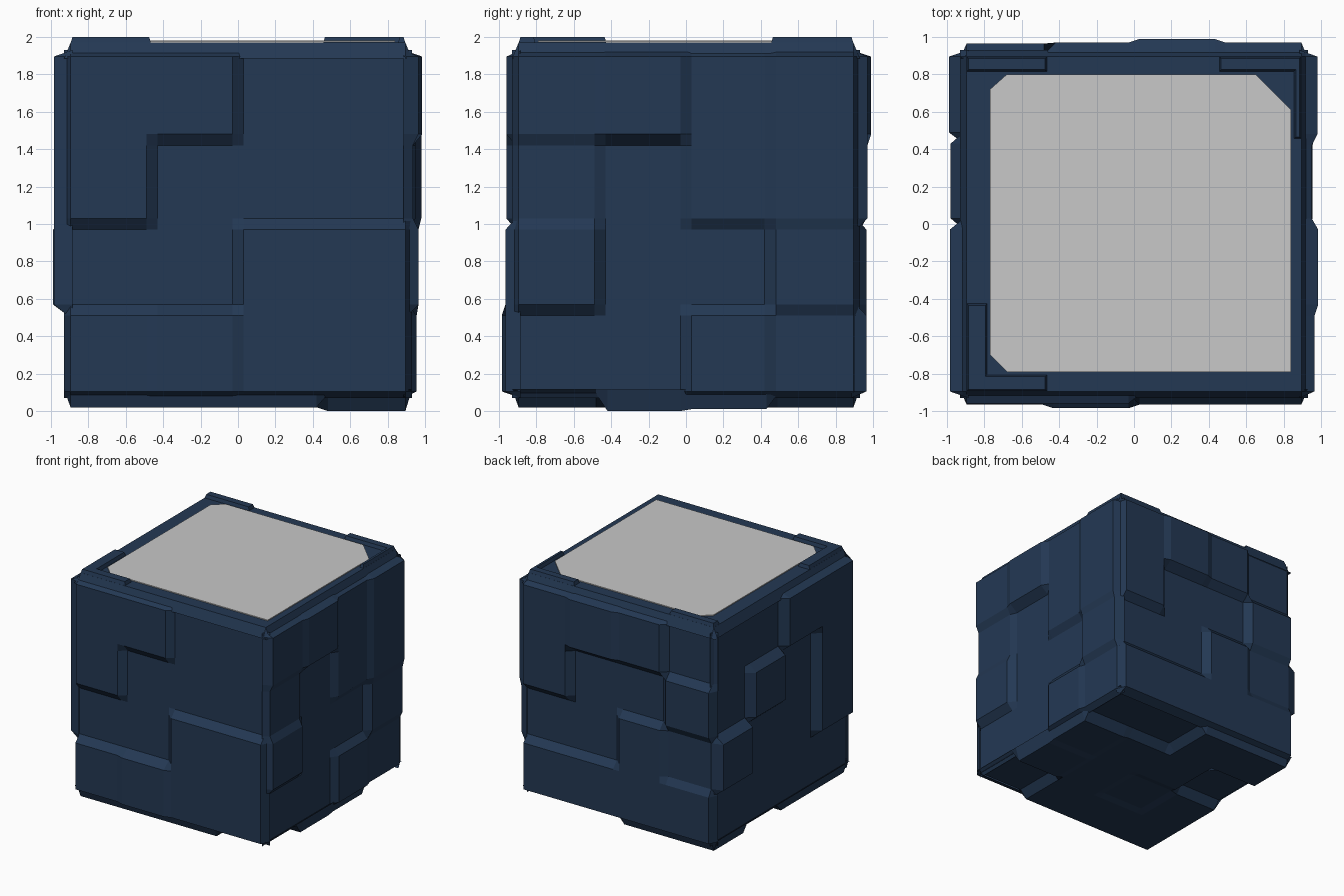
import bpy, bmesh
from mathutils import Vector

if "Cube" in bpy.data.objects:
    bpy.data.objects.remove(bpy.data.objects["Cube"])


def material(name, rgb):
    m = bpy.data.materials.new(name)
    m.diffuse_color = (*rgb, 1)
    m.use_nodes = True
    m.node_tree.nodes["Principled BSDF"].inputs["Base Color"].default_value = m.diffuse_color
    return m


NAVY = material("dark navy", (0.017, 0.040, 0.088))
GRAY = material("light gray", (0.58, 0.58, 0.58))
CENTRE = Vector((0, 0, 1))
# grid lines of a face: skirt, then both sides of every bevel between cells
LINES = (-.93, -.895, -.49, -.43, -.03, .03, .42, .48, .895, .93)


def finish(name, bm, mat):
    me = bpy.data.meshes.new(name)
    bm.to_mesh(me)
    bm.free()
    me.materials.append(mat)
    ob = bpy.data.objects.new(name, me)
    bpy.context.collection.objects.link(ob)
    return ob


def panel(name, u, v, rows):
    """4x4 stepped panel, rows listed from the top; values are heights from the centre."""
    u, v = Vector(u), Vector(v)
    n = u.cross(v)
    bm = bmesh.new()
    grid = []
    for j, b in enumerate(LINES):
        line = []
        for i, a in enumerate(LINES):
            skirt = i in (0, 9) or j in (0, 9)
            h = 0.885 if skirt else rows[3 - (j - 1) // 2][(i - 1) // 2]
            line.append(bm.verts.new(CENTRE + u * a + v * b + n * h))
        grid.append(line)
    for j in range(9):
        for i in range(9):
            bm.faces.new((grid[j][i], grid[j][i + 1], grid[j + 1][i + 1], grid[j + 1][i]))
    return finish(name, bm, NAVY)


def prism(name, outline, z0, z1, mat, taper=0.0):
    """Upright prism; the top outline is drawn in by the taper."""
    bm = bmesh.new()
    cx = sum(p[0] for p in outline) / len(outline)
    cy = sum(p[1] for p in outline) / len(outline)
    lo = [bm.verts.new((x, y, z0)) for x, y in outline]
    hi = [bm.verts.new((x - taper * (1 if x > cx else -1),
                        y - taper * (1 if y > cy else -1), z1)) for x, y in outline]
    bm.faces.new(hi)
    bm.faces.new(lo[::-1])
    for i in range(len(lo)):
        k = (i + 1) % len(lo)
        bm.faces.new((lo[i], lo[k], hi[k], hi[i]))
    return finish(name, bm, mat)


B = 0.91  # recessed level

# solid core
c = 0.905
prism("core", [(-c, -c), (c, -c), (c, c), (-c, c)], 1 - c, 1 + c, NAVY)

# stepped side panels
panel("front_panel", (1, 0, 0), (0, 0, 1), [
    (.96, .96, B, B),
    (.96, B, B, B),
    (B, B, .965, .965),
    (.965, .985, .965, .965)]).data.update()
panel("right_panel", (0, 1, 0), (0, 0, 1), [
    (.965, .985, .95, .98),
    (.935, B, .95, .98),
    (.965, B, B, .965),
    (B, B, .955, .935)])
panel("back_panel", (-1, 0, 0), (0, 0, 1), [
    (.97, .99, .97, B),
    (.97, B, B, .965),
    (B, B, .965, .93),
    (.965, .965, .965, .965)])
panel("left_panel", (0, -1, 0), (0, 0, 1), [
    (B, B, .985, .985),
    (B, .98, B, .985),
    (.99, B, B, .985),
    (B, B, B, B)])

# underside with its notches and small square dent
panel("bottom_panel", (1, 0, 0), (0, -1, 0), [
    (.98, .98, .98, B),
    (.98, .965, .98, 1.0),
    (B, .98, .98, .99),
    (.98, .98, B, B)])

# top rim level
panel("top_panel", (1, 0, 0), (0, 1, 0), [(.97,) * 4] * 4)

# low raised tiles on the top rim
for k, (x0, x1, y0, y1) in enumerate([
        (-.90, -.46, .81, .90), (.45, .88, .81, .90),
        (-.90, -.46, -.90, -.80), (-.90, -.78, -.90, -.42),
        (.85, .90, .45, .90)]):
    prism(f"rim_tile_{k + 1}", [(x0, y0), (x1, y0), (x1, y1), (x0, y1)],
          1.95, 2.0, NAVY, 0.015)

# light plate with clipped corners
prism("top_plate", [(-.77, -.70), (-.68, -.79), (.84, -.79), (.84, .61),
                    (.65, .80), (-.68, .80), (-.77, .72)], 1.972, 1.98, GRAY)
